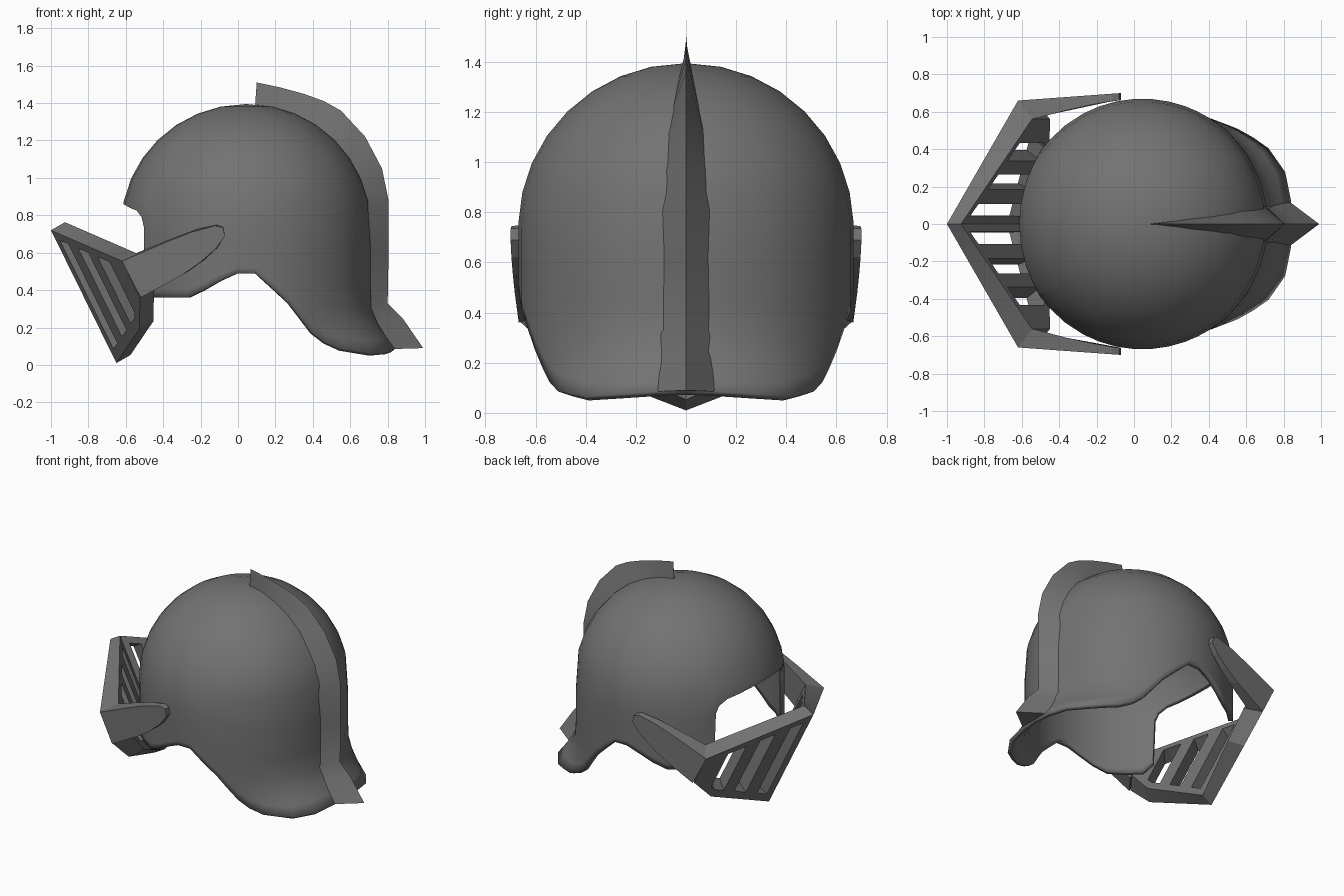
import bpy, bmesh, math

cube = bpy.data.objects.get("Cube")
if cube:
    bpy.data.objects.remove(cube, do_unlink=True)

steel = bpy.data.materials.new("dark_steel")
steel.use_nodes = True
STEEL = (0.17, 0.17, 0.17, 1)
steel.diffuse_color = STEEL
bsdf = steel.node_tree.nodes["Principled BSDF"]
bsdf.inputs["Base Color"].default_value = STEEL
bsdf.inputs["Roughness"].default_value = 0.6


def finish(bm, name, mirror=True, thickness=0, smooth=None):
    """Turn a bmesh into an object, optionally mirrored across y = 0."""
    bmesh.ops.remove_doubles(bm, verts=bm.verts, dist=1e-4)
    bmesh.ops.recalc_face_normals(bm, faces=bm.faces)
    mesh = bpy.data.meshes.new(name)
    bm.to_mesh(mesh)
    bm.free()
    mesh.materials.append(steel)
    ob = bpy.data.objects.new(name, mesh)
    bpy.context.collection.objects.link(ob)
    if mirror:
        m = ob.modifiers.new("mirror", 'MIRROR')
        m.use_axis = (False, True, False)
        m.merge_threshold = 0.0005
    if thickness:
        s = ob.modifiers.new("thickness", 'SOLIDIFY')
        s.thickness = thickness
        s.offset = -1
    bpy.ops.object.select_all(action='DESELECT')
    ob.select_set(True)
    bpy.context.view_layer.objects.active = ob
    if smooth:
        bpy.ops.object.shade_smooth_by_angle(angle=math.radians(smooth))
    return ob


# Helmet shell: (angle from the back, height of the lower rim) for half the bowl
rim = [(0, .09), (9, .085), (20, .075), (31, .065), (38, .075), (45, .085),
       (52, .12), (58, .17), (64, .25), (70, .33), (78, .41), (86, .49),
       (94, .49), (102, .45), (110, .40), (118, .36), (128, .36), (138, .36),
       (144, .42), (145, .74), (147, .79), (152, .825), (160, .84),
       (170, .855), (180, .86)]
CX, RAD, EQ, TOP, BROW = 0.045, 0.67, 0.74, 0.655, 0.88


def shell_point(deg, z):
    r = RAD
    if z > EQ:
        r *= math.sqrt(max(0, 1 - ((z - EQ) / TOP) ** 2))
    # neck guard flares out at the lower back
    back = min(1, max(0, (58 - deg) / 35))
    r += 0.13 * back * max(0, (0.33 - z) / 0.24) ** 1.5
    a = math.radians(deg)
    y = 0 if deg in (0, 180) else r * math.sin(a)
    return (CX + r * math.cos(a), y, z)


bm = bmesh.new()
columns = []
for deg, low in rim:
    heights = [low + (BROW - low) * f for f in (0, .08, .17, .28, .45, .7, 1)]
    heights += [EQ + TOP * math.sin(math.radians(e)) for e in (23, 34, 45, 56, 67, 78, 90)]
    columns.append([bm.verts.new(shell_point(deg, z)) for z in heights])
for a, b in zip(columns, columns[1:]):
    for k in range(len(a) - 1):
        bm.faces.new((a[k], b[k], b[k + 1], a[k + 1]))
bmesh.ops.remove_doubles(bm, verts=bm.verts, dist=1e-4)
finish(bm, "helmet_shell", thickness=0.03, smooth=35)

# Crest: ridge x, z, base x, z, half width of the base
crest = [(.10, 1.51, .09, 1.37, .002), (.22, 1.485, .20, 1.36, .015),
         (.35, 1.45, .31, 1.33, .03), (.46, 1.41, .41, 1.27, .042),
         (.55, 1.36, .48, 1.21, .055), (.68, 1.22, .58, 1.09, .08),
         (.77, 1.05, .65, .95, .09), (.805, .88, .69, .80, .10),
         (.805, .60, .69, .60, .105), (.80, .33, .69, .33, .11),
         (.88, .25, .72, .22, .115), (.99, .09, .83, .085, .12)]
bm = bmesh.new()
rings = [[bm.verts.new(p) for p in ((bx, -w, bz), (ax, 0, az), (bx, w, bz))]
         for ax, az, bx, bz, w in crest]
for a, b in zip(rings, rings[1:]):
    for k in range(3):
        n = (k + 1) % 3
        bm.faces.new((a[k], a[n], b[n], b[k]))
bm.faces.new(rings[0])
bm.faces.new(rings[-1])
finish(bm, "crest", mirror=False, smooth=35)

# Visor: slanted half panel with slots, s runs sideways and t runs down
S = [0, .07, .19, .33, .47, .60, .715, .77, 1]
SLOTS = (1, 3, 5, 6)


def low_edge(s):
    return 1 - .592 * s if s <= .715 else .577 - 1.07 * (s - .715)


def visor_point(s, t, inner):
    x, y, z = -1 + .38 * s + .35 * t, .66 * s, .72 - .165 * s - .71 * t
    return (x + .075, y * .85, z + .043) if inner else (x, y, z)


bm = bmesh.new()
grid = {}
for i, s in enumerate(S):
    for j, t in enumerate((0, .06, low_edge(s) - .08, low_edge(s))):
        for layer in (0, 1):
            grid[i, j, layer] = bm.verts.new(visor_point(s, t, layer))
cells = [(i, j) for i in range(len(S) - 1) for j in range(3)
         if not (j == 1 and i in SLOTS)]
edges = {}
for i, j in cells:
    loop = [(i, j), (i + 1, j), (i + 1, j + 1), (i, j + 1)]
    for layer in (0, 1):
        bm.faces.new([grid[c + (layer,)] for c in loop])
    for k in range(4):
        e = tuple(sorted((loop[k], loop[(k + 1) % 4])))
        edges[e] = edges.get(e, 0) + 1
# walls around the outline and inside each slot
for (p, q), uses in edges.items():
    if uses == 1 and not (p[0] == 0 and q[0] == 0):
        bm.faces.new((grid[p + (0,)], grid[q + (0,)], grid[q + (1,)], grid[p + (1,)]))
finish(bm, "visor_grille")

# Visor arms: side profile x, z, tapering towards the pivot
arm = [(-.62, .555), (-.40, .65), (-.25, .71), (-.12, .745), (-.08, .735),
       (-.07, .69), (-.12, .62), (-.20, .55), (-.30, .48), (-.40, .425), (-.52, .36)]
bm = bmesh.new()
outer, inner = [], []
for x, z in arm:
    k = (-.07 - x) / .55
    outer.append(bm.verts.new((x, .70 - .04 * k, z)))
    inner.append(bm.verts.new((x + .075 * k, .662 - .102 * k ** 1.3, z + .043 * k)))
bm.faces.new(outer)
bm.faces.new(inner)
for k in range(len(arm)):
    n = (k + 1) % len(arm)
    bm.faces.new((outer[k], outer[n], inner[n], inner[k]))
finish(bm, "visor_arms")
